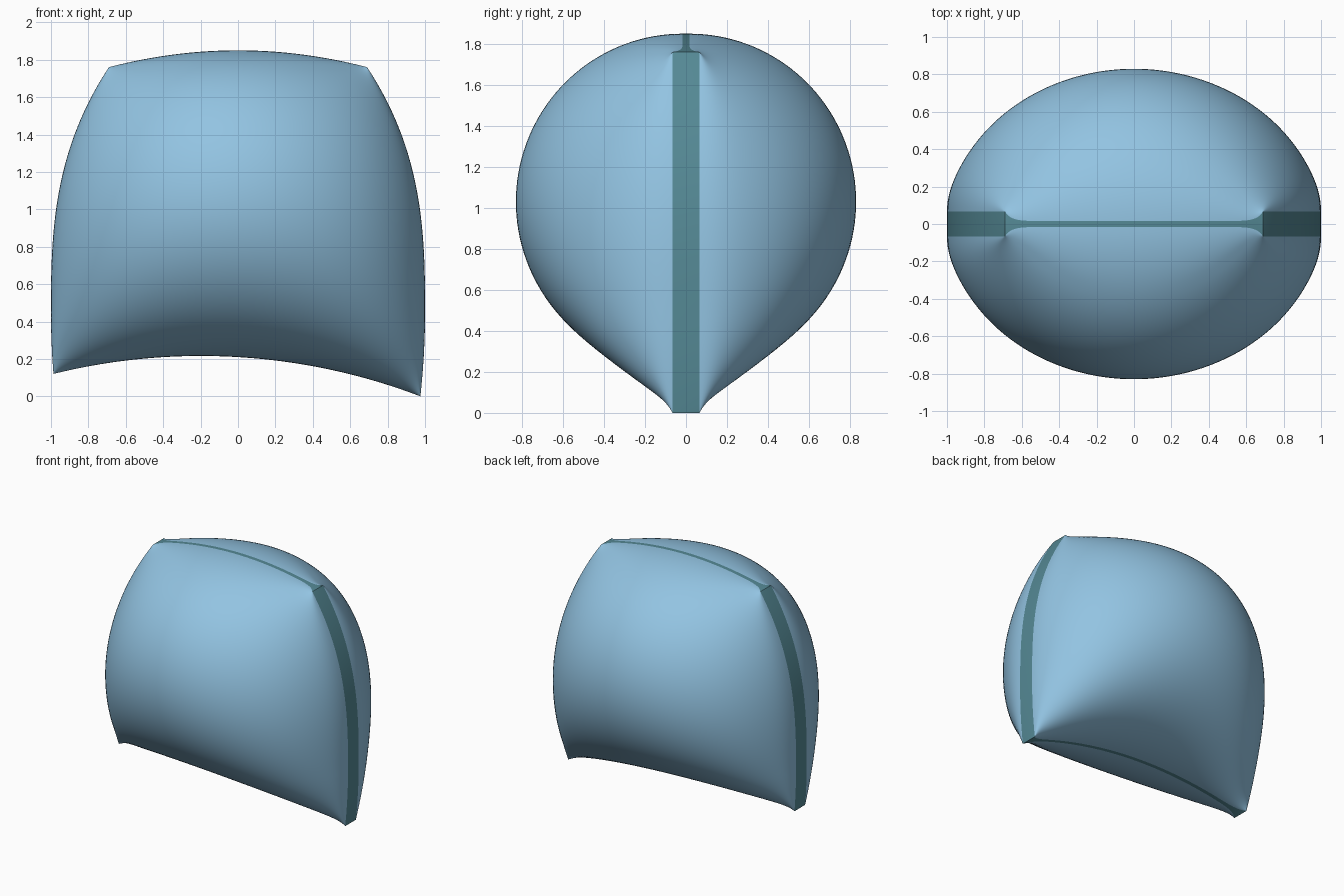
import bpy, bmesh, math

if "Cube" in bpy.data.objects:
    bpy.data.objects.remove(bpy.data.objects["Cube"], do_unlink=True)


def material(name, rgb):
    mat = bpy.data.materials.new(name)
    mat.use_nodes = True
    mat.diffuse_color = (*rgb, 1)
    mat.node_tree.nodes["Principled BSDF"].inputs["Base Color"].default_value = (*rgb, 1)
    return mat


N = 72  # grid cells along each side of the panels


def panel_point(i, j, side):
    """Point on the puffed panel; side is -1 for front, 1 for back."""
    a = math.pi * (i / N - 0.5)
    b = math.pi * (j / N - 0.5)
    u, v = math.sin(a), math.sin(b)
    top = 1.85 - 0.09 * u * u
    bottom = 0.21 - 0.06 * u - 0.15 * u * u
    z = bottom + (top - bottom) * (v + 1) / 2
    # side outline: bulges low down, narrows to the shoulders
    if z > 0.45:
        half = 1 - 0.31 * ((min(z, 1.76) - 0.45) / 1.31) ** 2.8
    else:
        half = 1 - 0.025 * ((0.45 - z) / 0.45) ** 2
    # thin seam along top and bottom, wide gusset down the sides
    seam = 0.016 + 0.05 * abs(u) ** 20
    puff = seam + (0.83 - seam) * max(0, math.cos(a) * math.cos(b))
    return (u * half, side * puff, z)


bm = bmesh.new()

# front and back panels
panels = {}
for side in (-1, 1):
    grid = [[bm.verts.new(panel_point(i, j, side)) for j in range(N + 1)]
            for i in range(N + 1)]
    panels[side] = grid
    for i in range(N):
        for j in range(N):
            bm.faces.new((grid[i][j], grid[i + 1][j], grid[i + 1][j + 1], grid[i][j + 1]))

# seam band joining the two panels all the way round
rim = ([(i, 0) for i in range(N)] + [(N, j) for j in range(N)]
       + [(N - i, N) for i in range(N)] + [(0, N - j) for j in range(N)])
for (i, j), (k, l) in zip(rim, rim[1:] + rim[:1]):
    band = bm.faces.new((panels[-1][i][j], panels[-1][k][l],
                         panels[1][k][l], panels[1][i][j]))
    band.material_index = 1

bmesh.ops.recalc_face_normals(bm, faces=bm.faces[:])
mesh = bpy.data.meshes.new("cushion")
bm.to_mesh(mesh)
bm.free()

mesh.materials.append(material("sky blue fabric", (0.29, 0.55, 0.76)))
mesh.materials.append(material("dark teal seam", (0.09, 0.25, 0.30)))

cushion = bpy.data.objects.new("cushion", mesh)
bpy.context.collection.objects.link(cushion)
bpy.ops.object.select_all(action="DESELECT")
cushion.select_set(True)
bpy.context.view_layer.objects.active = cushion
bpy.ops.object.shade_smooth_by_angle(angle=math.radians(50))
